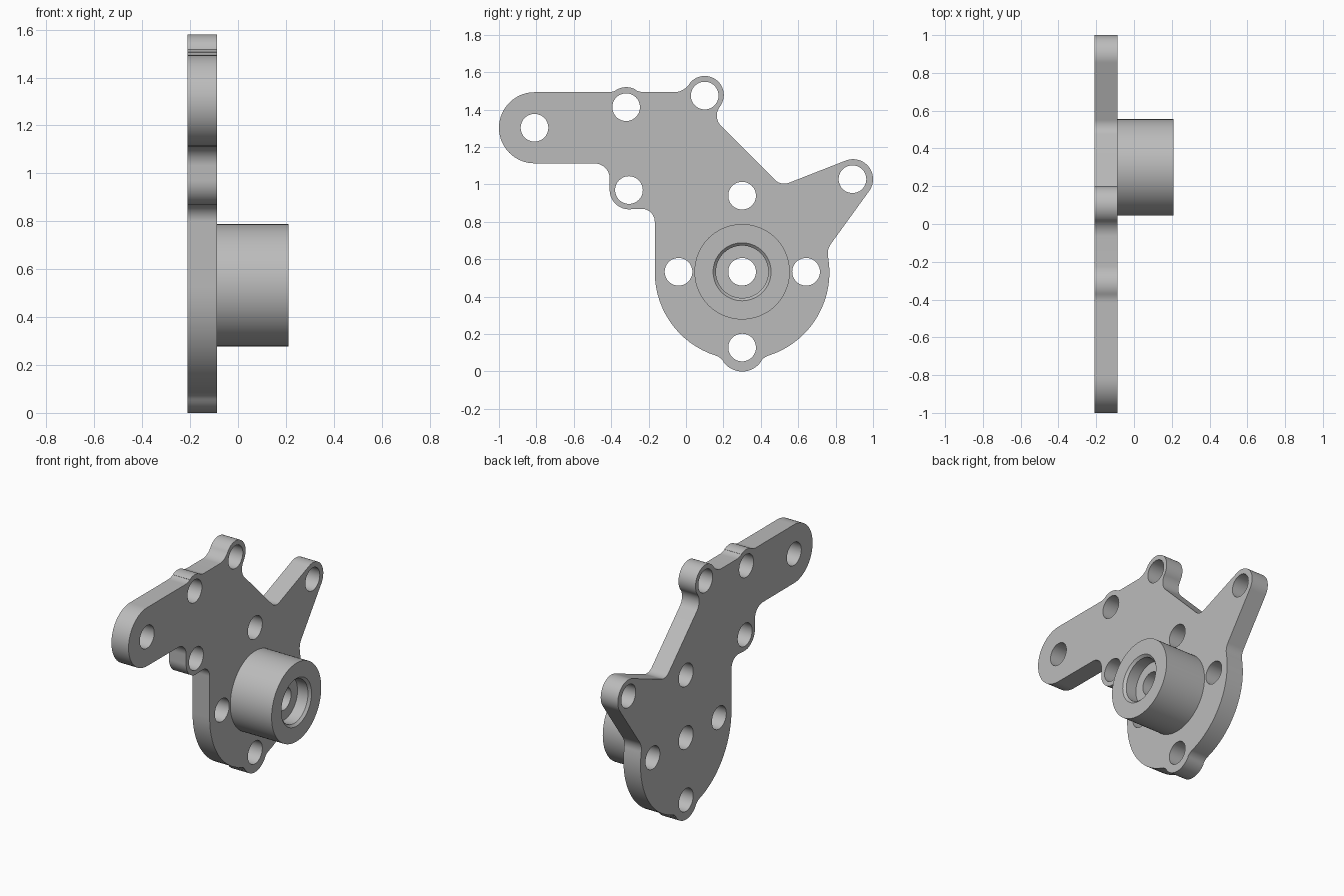
import bpy, bmesh
from math import sin, cos, pi, asin, atan2, hypot, radians, ceil
from mathutils import Matrix, Vector

cube = bpy.data.objects.get("Cube")
if cube:
    bpy.data.objects.remove(cube, do_unlink=True)

BACK, FACE, FRONT = -0.21, -0.087, 0.21
CENTRE = (0.30, 0.533)

metal = bpy.data.materials.new("plain grey metal")
metal.use_nodes = True
grey = (0.5, 0.5, 0.5, 1)
metal.diffuse_color = grey
metal.node_tree.nodes["Principled BSDF"].inputs["Base Color"].default_value = grey


def belt(circles):
    """Closed outline running tangentially round circles (y, z, r, +1 outer / -1 fillet)."""
    n = len(circles)
    headings = []
    for i in range(n):
        y1, z1, r1, s1 = circles[i]
        y2, z2, r2, s2 = circles[(i + 1) % n]
        dy, dz = y2 - y1, z2 - z1
        ratio = (s1 * r1 - s2 * r2) / hypot(dy, dz)
        headings.append(atan2(dz, dy) - asin(max(-1, min(1, ratio))))
    points = []
    for i, (y, z, r, s) in enumerate(circles):
        start, end = headings[i - 1], headings[i]
        sweep = ((start - end) * s) % (2 * pi)
        if sweep > 6:
            sweep = 0
        steps = max(1, ceil(sweep / radians(5)))
        for k in range(steps + 1):
            a = start - s * sweep * k / steps
            p = Vector((y - s * r * sin(a), z + s * r * cos(a)))
            if not points or (p - points[-1]).length > 0.001:
                points.append(p)
    return points


def ring(y, z, r, count=48):
    return [Vector((y + r * cos(2 * pi * k / count), z + r * sin(2 * pi * k / count)))
            for k in range(count)]


def finish(obj):
    bm = bmesh.new()
    bm.from_mesh(obj.data)
    bmesh.ops.remove_doubles(bm, verts=bm.verts, dist=0.0002)
    bmesh.ops.recalc_face_normals(bm, faces=bm.faces)
    bm.to_mesh(obj.data)
    bm.free()
    obj.data.materials.clear()
    obj.data.materials.append(metal)
    bpy.ops.object.select_all(action='DESELECT')
    obj.select_set(True)
    bpy.context.view_layer.objects.active = obj
    bpy.ops.object.shade_smooth_by_angle(angle=radians(30))


# Plate outline: lugs (+1) joined by fillets (-1), clockwise from the long arm
outline = belt([
    (-0.81, 1.303, 0.19, 1),
    (-0.418, 1.593, 0.10, -1), (-0.32, 1.415, 0.105, 1), (-0.222, 1.593, 0.10, -1),
    (-0.065, 1.593, 0.10, -1), (0.10, 1.478, 0.102, 1), (0.245, 1.368, 0.08, -1),
    (0.525, 1.074, 0.07, -1), (0.893, 1.028, 0.107, 1), (0.848, 0.63, 0.09, -1),
    (0.30, 0.53, 0.467, 1),
    (0.466, 0.009, 0.08, -1), (0.30, 0.123, 0.123, 1), (0.134, 0.009, 0.08, -1),
    (0.30, 0.53, 0.467, 1),
    (-0.237, 0.80, 0.07, -1), (-0.305, 0.97, 0.103, 1), (-0.488, 1.032, 0.08, -1),
])

# Holes through the plate
holes = [(-0.81, 1.303), (-0.32, 1.413), (-0.305, 0.97), (0.10, 1.475), (0.89, 1.028),
         (0.30, 0.94), (-0.04, 0.533), (0.642, 0.533), (0.30, 0.128), CENTRE]
loops = [outline] + [ring(y, z, 0.074) for y, z in holes]

# Plate: filled flat curve with thickness, turned upright
curve = bpy.data.curves.new("mounting_plate", 'CURVE')
curve.dimensions = '2D'
curve.fill_mode = 'BOTH'
curve.extrude = (FACE - BACK) / 2
for loop in loops:
    spline = curve.splines.new('POLY')
    spline.points.add(len(loop) - 1)
    for point, p in zip(spline.points, loop):
        point.co = (p.x, p.y, 0, 1)
    spline.use_cyclic_u = True
plate = bpy.data.objects.new("mounting_plate", curve)
bpy.context.collection.objects.link(plate)
bpy.ops.object.select_all(action='DESELECT')
plate.select_set(True)
bpy.context.view_layer.objects.active = plate
bpy.ops.object.convert(target='MESH')
plate = bpy.context.view_layer.objects.active
upright = Matrix(((0, 0, 1, (BACK + FACE) / 2), (1, 0, 0, 0), (0, 1, 0, 0), (0, 0, 0, 1)))
plate.data.transform(upright)
finish(plate)

# Boss: revolved sleeve with a chamfered counterbore and a through hole
profile = [(0.255, FACE), (0.255, FRONT), (0.155, FRONT), (0.14, FRONT - 0.015),
           (0.14, FRONT - 0.09), (0.074, FRONT - 0.09), (0.074, FACE)]
bm = bmesh.new()
verts = [bm.verts.new((x, CENTRE[0] + r, CENTRE[1])) for r, x in profile]
edges = [bm.edges.new(pair) for pair in zip(verts, verts[1:])]
bmesh.ops.spin(bm, geom=verts + edges, cent=(0, *CENTRE), axis=(1, 0, 0),
               angle=2 * pi, steps=72, use_merge=True)
mesh = bpy.data.meshes.new("hub_boss")
bm.to_mesh(mesh)
bm.free()
boss = bpy.data.objects.new("hub_boss", mesh)
bpy.context.collection.objects.link(boss)
finish(boss)
